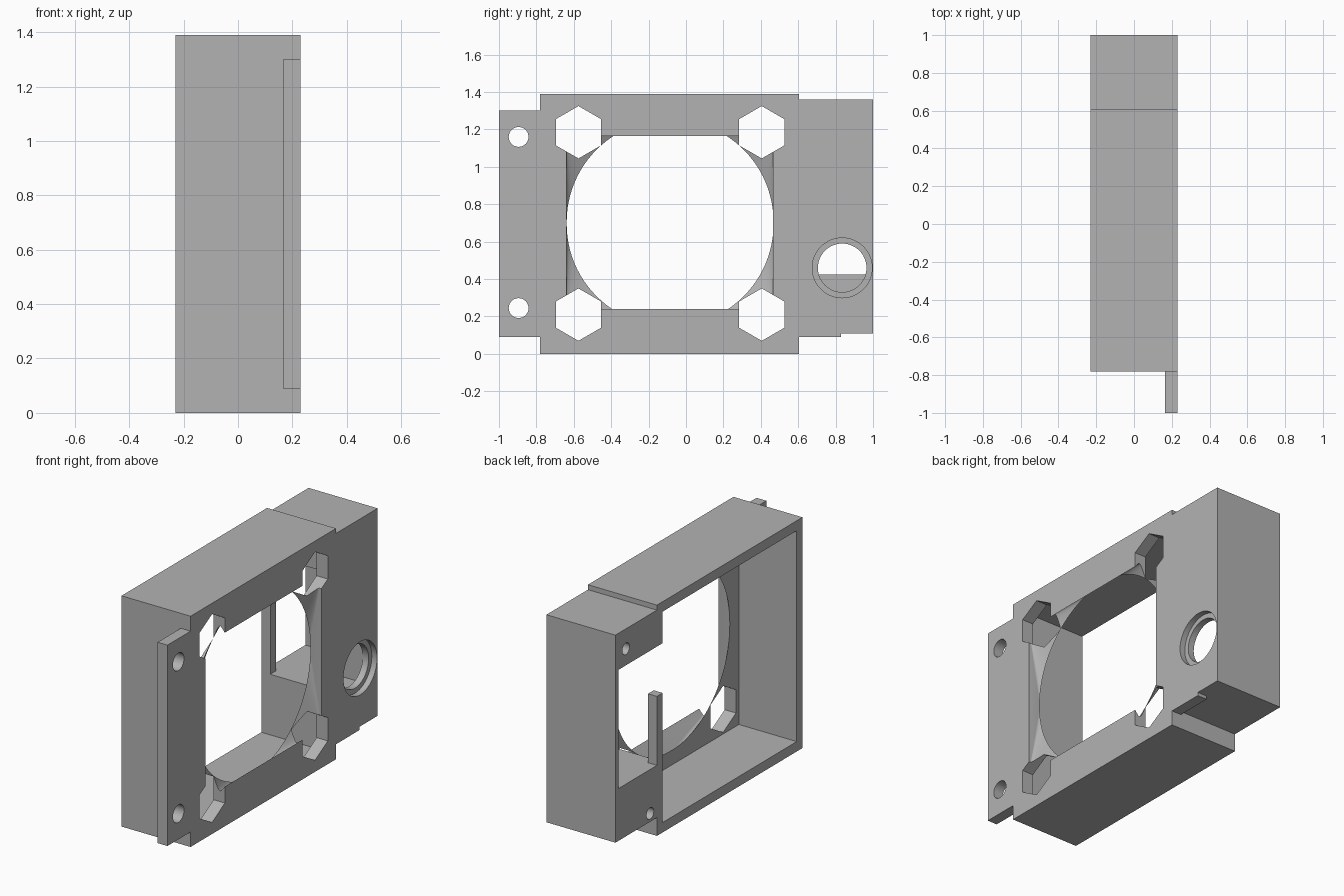
import bpy, bmesh, math

if "Cube" in bpy.data.objects:
    bpy.data.objects.remove(bpy.data.objects["Cube"], do_unlink=True)

grey = bpy.data.materials.new("plain grey")
grey.use_nodes = True
grey.diffuse_color = (0.45, 0.45, 0.45, 1)
grey.node_tree.nodes["Principled BSDF"].inputs["Base Color"].default_value = grey.diffuse_color

BACK, FACE, FLOOR = -0.23, 0.23, 0.155   # depth of rear rim, mounting face, cavity floor
OUT = 0.1                                # overshoot of cutters


def hull(name, points):
    """Solid convex hull of a set of points."""
    bm = bmesh.new()
    for p in points:
        bm.verts.new(p)
    bmesh.ops.convex_hull(bm, input=bm.verts)
    bmesh.ops.dissolve_limit(bm, angle_limit=0.002, verts=bm.verts, edges=bm.edges)
    bmesh.ops.recalc_face_normals(bm, faces=bm.faces)
    mesh = bpy.data.meshes.new(name)
    bm.to_mesh(mesh)
    bm.free()
    mesh.materials.append(grey)
    ob = bpy.data.objects.new(name, mesh)
    bpy.context.collection.objects.link(ob)
    return ob


def box(name, xs, ys, zs):
    return hull(name, [(x, y, z) for x in xs for y in ys for z in zs])


def ring(x, y, z, r, n):
    """Points of a polygon facing along x, with a corner at the top."""
    steps = [math.tau * i / n for i in range(n)]
    return [(x, y + r * math.sin(a), z + r * math.cos(a)) for a in steps]


def prism(name, x0, x1, y, z, r, n=48):
    return hull(name, ring(x0, y, z, r, n) + ring(x1, y, z, r, n))


def combine(target, tool, operation):
    mod = target.modifiers.new(operation, "BOOLEAN")
    mod.operation, mod.solver, mod.object = operation, "EXACT", tool
    bpy.context.view_layer.objects.active = target
    bpy.ops.object.modifier_apply(modifier=mod.name)
    bpy.data.objects.remove(tool, do_unlink=True)


# Outer solids: fan housing, side compartment, mounting plate with tab
body = box("fan_housing", (BACK, FACE), (-0.78, 0.605), (0, 1.39))
combine(body, box("compartment", (BACK, FACE), (0.5, 1), (0.11, 1.36)), "UNION")
combine(body, box("plate", (0.165, FACE), (-1, 0.83), (0.09, 1.3)), "UNION")

cutters = [
    # Fan cavity, open at the rear
    box("fan_cavity", (BACK - OUT, FLOOR), (-0.725, 0.55), (0.06, 1.33)),
    # Compartment window and the pocket behind its sill
    box("window", (BACK - OUT, FLOOR), (0.605, 0.97), (0.425, 1.14)),
    box("pocket", (0.02, FLOOR), (0.66, 0.97), (0.3, 0.7)),
    # Passage between fan cavity and compartment, leaving a short post
    box("passage", (-0.17, FLOOR), (0.5, 0.65), (0.425, 1.14)),
    box("passage_rear", (BACK - OUT, -0.1), (0.5, 0.65), (0.84, 1.14)),
    # Round hole with counterbore
    prism("bore", 0.1, FACE + OUT, 0.835, 0.46, 0.13),
    prism("counterbore", 0.195, FACE + OUT, 0.835, 0.46, 0.16),
    # Blind screw holes in the rear
    prism("screw_top", BACK - OUT, -0.05, 0.9, 1.24, 0.035, 24),
    prism("screw_bottom", BACK - OUT, -0.05, 0.67, 0.16, 0.035, 24),
]

# Air duct blending a rectangle on the face into a circle on the floor
rectangle = [(FACE + 0.001, y, z) for y in (-0.64, 0.465) for z in (0.24, 1.165)]
cutters.append(hull("duct", rectangle + ring(FLOOR - 0.001, -0.085, 0.7, 0.553, 96)))

# Nut recesses and tab holes
for z in (0.21, 1.185):
    for y in (-0.575, 0.405):
        cutters.append(prism("nut_recess", 0.1, FACE + OUT, y, z, 0.14, 6))
for z in (0.245, 1.16):
    cutters.append(prism("tab_hole", 0.1, FACE + OUT, -0.895, z, 0.053, 32))

for cutter in cutters:
    combine(body, cutter, "DIFFERENCE")

# Smooth the round walls, keep edges crisp
bpy.ops.object.select_all(action="DESELECT")
body.select_set(True)
bpy.context.view_layer.objects.active = body
bpy.ops.object.shade_smooth_by_angle(angle=math.radians(20))
